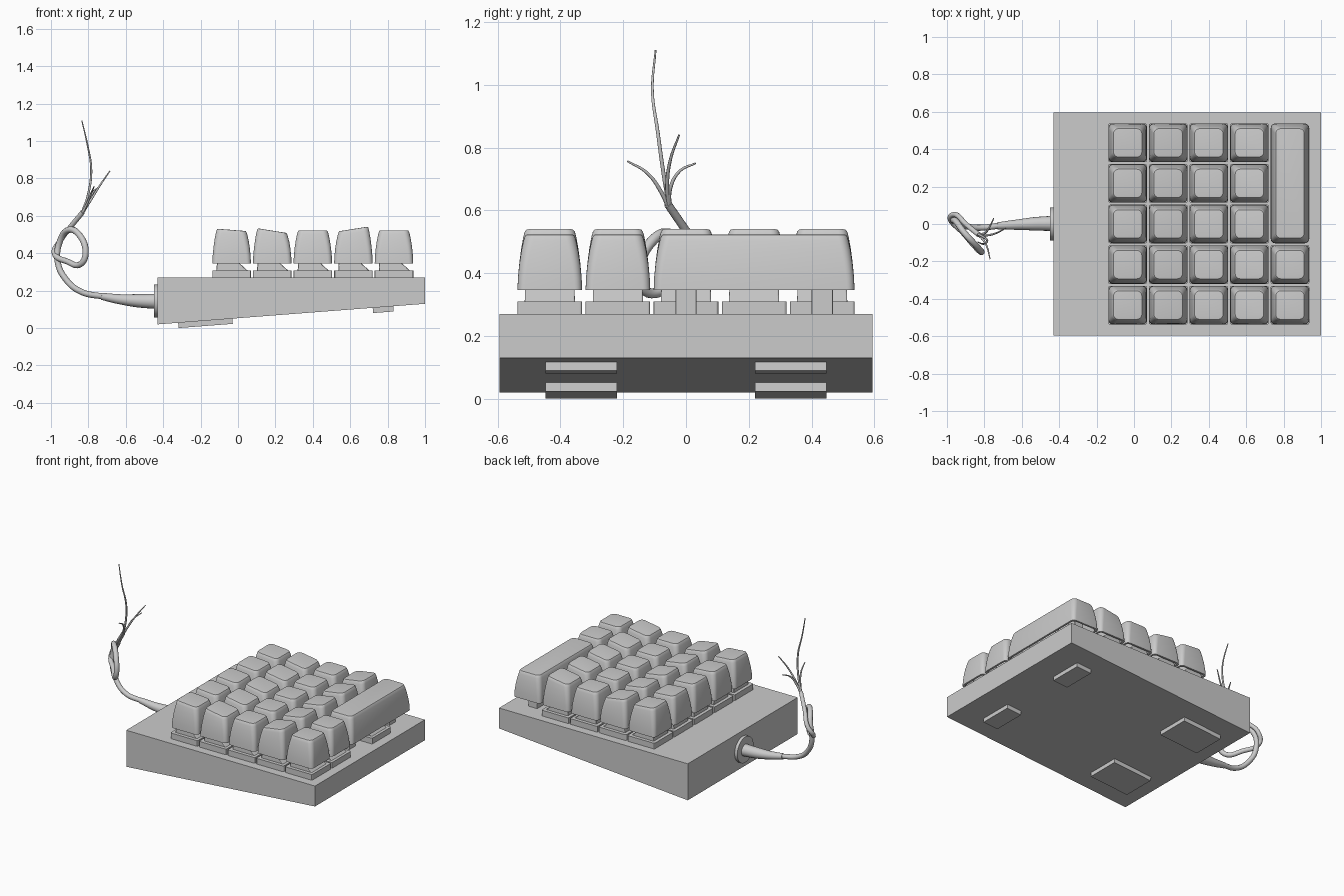
import bpy, bmesh, math

if "Cube" in bpy.data.objects:
    bpy.data.objects.remove(bpy.data.objects["Cube"])

PITCH = 0.217
COLS = [-0.034 + PITCH * i for i in range(5)]
ROWS = [PITCH * (2 - j) for j in range(5)]


def make_object(name, mesh, loc=(0, 0, 0)):
    ob = bpy.data.objects.new(name, mesh)
    ob.location = loc
    bpy.context.collection.objects.link(ob)
    return ob


def smooth(ob, angle=35):
    bpy.ops.object.select_all(action='DESELECT')
    ob.select_set(True)
    bpy.context.view_layer.objects.active = ob
    bpy.ops.object.shade_smooth_by_angle(angle=math.radians(angle))


def finish(name, bm):
    bmesh.ops.recalc_face_normals(bm, faces=bm.faces)
    mesh = bpy.data.meshes.new(name)
    bm.to_mesh(mesh)
    bm.free()
    return mesh


def prism(name, profile, y0, y1):
    """Extrude an x-z profile along y."""
    bm = bmesh.new()
    a = [bm.verts.new((x, y0, z)) for x, z in profile]
    b = [bm.verts.new((x, y1, z)) for x, z in profile]
    bm.faces.new(a)
    bm.faces.new(b[::-1])
    n = len(a)
    for i in range(n):
        bm.faces.new((a[i], b[i], b[(i + 1) % n], a[(i + 1) % n]))
    return make_object(name, finish(name, bm))


def rounded_rect(hx, hy, r, seg=5):
    pts = []
    for k, (sx, sy) in enumerate(((1, 1), (-1, 1), (-1, -1), (1, -1))):
        for i in range(seg + 1):
            t = math.pi / 2 * (k + i / seg)
            pts.append((sx * (hx - r) + r * math.cos(t), sy * (hy - r) + r * math.sin(t)))
    return pts


def loft(name, levels, extra_y=0.0, tilt=0.0):
    """Stack rounded rectangles (x0, x1, half_y, z, corner, tilt weight)."""
    bm = bmesh.new()
    rings = []
    for x0, x1, hy, z, r, w in levels:
        cx, hx = (x0 + x1) / 2, (x1 - x0) / 2
        rings.append([bm.verts.new((cx + x, y, z + tilt * w * (cx + x)))
                      for x, y in rounded_rect(hx, hy + extra_y, r)])
    n = len(rings[0])
    for a, b in zip(rings, rings[1:]):
        for i in range(n):
            bm.faces.new((a[i], a[(i + 1) % n], b[(i + 1) % n], b[i]))
    bm.faces.new(rings[0])
    bm.faces.new(rings[-1])
    return finish(name, bm)


# Keycap: inner cavity, rim, bulging walls, rounded shoulder, flat top
CAP = [(0.066, 0.490, 0.015, 0), (0.090, 0.346, 0.02, 0), (0.103, 0.346, 0.024, 0),
       (0.1015, 0.385, 0.025, 0), (0.097, 0.43, 0.027, 0.2), (0.091, 0.47, 0.029, 0.5),
       (0.084, 0.503, 0.030, 0.9), (0.080, 0.516, 0.029, 1), (0.076, 0.522, 0.027, 1),
       (0.070, 0.523, 0.024, 1)]


def cap_mesh(name, extra_y=0.0, tilt=0.0, lift=0.0):
    return loft(name, [(-h, h, h, z + lift * w, r, w) for h, z, r, w in CAP], extra_y, tilt)


# Switch: square base, then upper housing with a sloped +x side
base_mesh = loft("switch_base", [(-0.103, 0.103, 0.103, 0.265, 0.008, 0),
                                 (-0.103, 0.103, 0.103, 0.309, 0.008, 0)])
housing_mesh = loft("switch_housing", [(-0.081, 0.085, 0.080, 0.308, 0.006, 0),
                                       (-0.079, 0.043, 0.079, 0.346, 0.006, 0),
                                       (-0.066, 0.030, 0.066, 0.41, 0.006, 0)])
stem_mesh = loft("switch_stem", [(-0.03, 0.03, 0.03, 0.40, 0.01, 0),
                                 (-0.03, 0.03, 0.03, 0.492, 0.01, 0)])


def add_switch(tag, x, y):
    make_object("switch_base_" + tag, base_mesh, (x, y, 0))
    make_object("switch_housing_" + tag, housing_mesh, (x, y, 0))
    make_object("switch_stem_" + tag, stem_mesh, (x, y, 0))


# Keys: each column has its own top tilt
for i, (tilt, lift) in enumerate(((-0.08, 0.002), (-0.16, -0.002), (0, 0), (0.16, 0.007), (0, 0))):
    mesh = cap_mesh(f"keycap_column_{i}", 0, tilt, lift)
    for j, y in enumerate(ROWS):
        if i == 4 and j < 3:
            continue
        ob = make_object(f"keycap_{i}_{j}", mesh, (COLS[i], y, 0))
        add_switch(f"{i}_{j}", COLS[i], y)
    smooth(ob)

# Long key on one switch, with a stabiliser post near each end
long_key = make_object("long_keycap", cap_mesh("long_keycap", PITCH), (COLS[4], PITCH, 0))
smooth(long_key)
add_switch("long", COLS[4], PITCH)
post_mesh = loft("stabiliser_post", [(-0.034, 0.034, 0.034, 0.265, 0.004, 0),
                                     (-0.034, 0.034, 0.034, 0.492, 0.004, 0)])
for j in (0, 2):
    make_object(f"stabiliser_post_{j}", post_mesh, (COLS[4], ROWS[j], 0))


# Wedge-shaped case and feet that follow its sloping underside
def under(x):
    return 0.02 + (x + 0.43) / 1.43 * 0.11


prism("case", [(-0.43, 0.02), (1, 0.13), (1, 0.27), (-0.43, 0.27)], -0.595, 0.595)
for label, x0, x1 in (("large_foot", -0.32, -0.03), ("small_foot", 0.72, 0.83)):
    for side, s in (("near", -1), ("far", 1)):
        y0, y1 = sorted((s * 0.22, s * 0.447))
        prism(f"{label}_{side}", [(x0 + 0.002, under(x0) - 0.028), (x1 + 0.002, under(x1) - 0.028),
                                  (x1, under(x1) + 0.003), (x0, under(x0) + 0.003)], y0, y1)

# Cable collar on the case
bm = bmesh.new()
bmesh.ops.create_cone(bm, cap_ends=True, segments=32, radius1=0.088, radius2=0.088, depth=0.03)
collar = make_object("cable_collar", finish("cable_collar", bm), (-0.435, 0, 0.145))
collar.rotation_euler = (0, math.pi / 2, 0)
smooth(collar)


def tube(name, points, radii, sides=2):
    """Smooth tube through points, radius spread evenly between the listed radii."""
    cu = bpy.data.curves.new(name, 'CURVE')
    cu.dimensions = '3D'
    cu.bevel_depth = 1.0
    cu.bevel_resolution = sides
    cu.resolution_u = 8
    cu.use_fill_caps = True
    sp = cu.splines.new('BEZIER')
    sp.bezier_points.add(len(points) - 1)
    for k, (p, bp) in enumerate(zip(points, sp.bezier_points)):
        bp.co = p
        bp.handle_left_type = bp.handle_right_type = 'AUTO'
        t = k / (len(points) - 1) * (len(radii) - 1)
        a = min(int(t), len(radii) - 2)
        bp.radius = radii[a] + (radii[a + 1] - radii[a]) * (t - a)
    return make_object(name, cu)


# Strain relief boot, knotted cable and frayed wires
tube("strain_relief", [(-0.43, 0.003, 0.143), (-0.53, 0.001, 0.146), (-0.63, -0.004, 0.154),
                       (-0.73, -0.01, 0.170)], [0.041, 0.036, 0.027, 0.019], 6)
tube("cable", [(-0.71, -0.008, 0.167), (-0.84, -0.02, 0.195), (-0.92, -0.005, 0.26),
               (-0.965, 0.015, 0.36), (-0.95, 0.012, 0.47), (-0.905, -0.05, 0.525),
               (-0.85, -0.11, 0.50), (-0.815, -0.15, 0.40), (-0.84, -0.13, 0.343),
               (-0.91, -0.05, 0.355), (-0.982, 0.03, 0.405), (-0.955, 0.05, 0.46),
               (-0.90, 0.0, 0.535), (-0.83, -0.058, 0.62)], [0.016, 0.017, 0.013], 4)
S = (-0.84, -0.052, 0.60)
WIRES = [
    [S, (-0.80, -0.072, 0.72), (-0.785, -0.09, 0.85), (-0.805, -0.107, 0.98), (-0.835, -0.097, 1.11)],
    [S, (-0.79, -0.06, 0.68), (-0.74, -0.05, 0.76), (-0.685, -0.022, 0.84)],
    [S, (-0.81, -0.08, 0.66), (-0.785, -0.125, 0.72), (-0.77, -0.187, 0.757)],
    [S, (-0.80, -0.05, 0.67), (-0.775, -0.02, 0.725), (-0.75, 0.03, 0.75)],
]
for k, pts in enumerate(WIRES):
    tube(f"wire_{k}", pts, [0.007, 0.006, 0.003])
